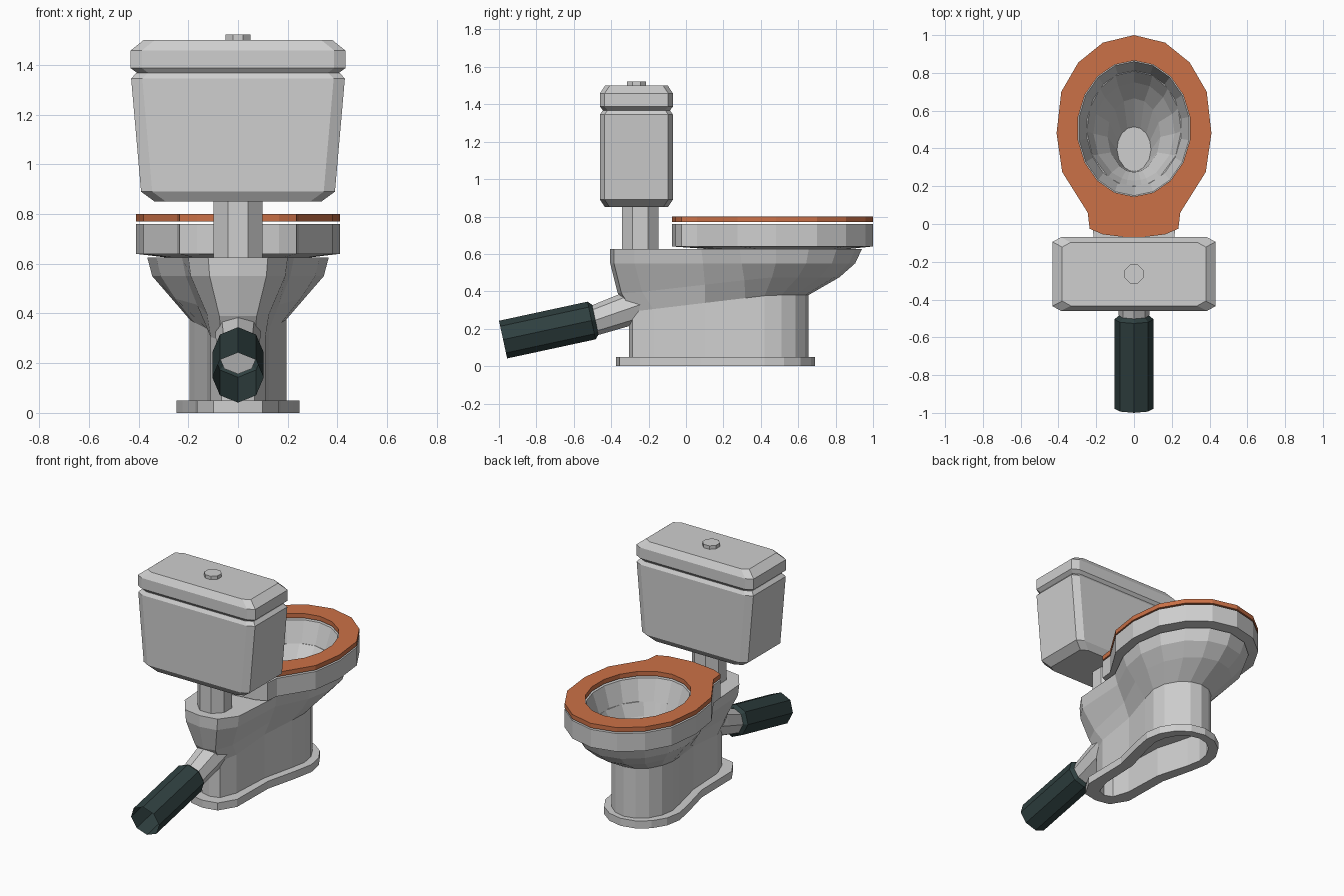
import bpy, bmesh, math
from mathutils import Vector

if "Cube" in bpy.data.objects:
    bpy.data.objects.remove(bpy.data.objects["Cube"])


def material(name, rgb):
    m = bpy.data.materials.new(name)
    m.diffuse_color = (*rgb, 1)
    m.use_nodes = True
    m.node_tree.nodes["Principled BSDF"].inputs["Base Color"].default_value = m.diffuse_color
    return m


CERAMIC = material("light grey ceramic", (0.62, 0.62, 0.62))
WOOD = material("orange brown seat", (0.60, 0.165, 0.063))
RUBBER = material("dark green rubber", (0.028, 0.05, 0.05))


def loft(name, rings, mat, start=True, end=True, closed=False):
    """Skin a list of equal-length point rings with quads."""
    bm = bmesh.new()
    loops = [[bm.verts.new(p) for p in ring] for ring in rings]
    n = len(loops[0])
    pairs = list(zip(loops, loops[1:]))
    if closed:
        pairs.append((loops[-1], loops[0]))
    for a, b in pairs:
        for i in range(n):
            j = (i + 1) % n
            bm.faces.new((a[i], a[j], b[j], b[i]))
    if start and not closed:
        bm.faces.new(loops[0][::-1])
    if end and not closed:
        bm.faces.new(loops[-1])
    bmesh.ops.recalc_face_normals(bm, faces=bm.faces[:])
    me = bpy.data.meshes.new(name)
    bm.to_mesh(me)
    bm.free()
    me.materials.append(mat)
    ob = bpy.data.objects.new(name, me)
    bpy.context.collection.objects.link(ob)
    return ob


def mirrored(half):
    """Close a right-hand outline; first and last points lie on x = 0."""
    return half + [(-x, y) for x, y in half[-2:0:-1]]


def at(outline, z):
    return [(x, y, z) for x, y in outline]


def ellipse_like(outline, a, b, cy, z):
    """Ellipse whose points lie in the same directions as the outline's."""
    pts = []
    for x, y in outline:
        t = math.atan2(x / 0.25, (y - 0.5) / 0.305)
        pts.append((a * math.sin(t), cy + b * math.cos(t), z))
    return pts


def keyhole(a, yf, cy, waist, rear, yb):
    """Rounded front lobe, waist and narrower rear lobe."""
    half = [(a * math.sin(t), cy + (yf - cy) * math.cos(t))
            for t in (i * math.pi / 8 for i in range(5))]
    half += [(a * 0.9, cy - 0.19 * a / 0.36), (waist, cy - 0.46 * (0.5 + a)),
             (rear, yb + 0.13), (rear * 0.6, yb + 0.02), (0, yb)]
    return mirrored(half)


def tilted(outline, zf, zb):
    """Ring height rises from zb at the rear to zf at the front."""
    def f(y):
        return min(1, max(0, (y + 0.3) / 0.75))
    return [(x, y, zb + (zf - zb) * f(y)) for x, y in outline]


# Pedestal, plinth, deck and bowl in one skin
inner = keyhole(0.18, 0.635, 0.42, 0.10, 0.09, -0.29)
plinth = keyhole(0.247, 0.69, 0.42, 0.17, 0.165, -0.375)
foot = keyhole(0.195, 0.655, 0.42, 0.125, 0.11, -0.305)
deck = keyhole(0.365, 0.94, 0.48, 0.225, 0.20, -0.405)
body = [
    at(inner, 0.20), at(inner, 0.0), at(plinth, 0.0), at(plinth, 0.05),
    at(foot, 0.05), tilted(foot, 0.38, 0.29),
    tilted(keyhole(0.28, 0.82, 0.46, 0.165, 0.125, -0.365), 0.475, 0.39),
    tilted(keyhole(0.345, 0.905, 0.48, 0.21, 0.19, -0.405), 0.55, 0.55),
    at(deck, 0.625),
    ellipse_like(deck, 0.25, 0.305, 0.505, 0.625),
    ellipse_like(deck, 0.215, 0.26, 0.49, 0.54),
    ellipse_like(deck, 0.14, 0.195, 0.47, 0.44),
    ellipse_like(deck, 0.09, 0.118, 0.397, 0.32),
]
loft("pedestal_and_bowl", body, CERAMIC)

# Rim and seat share one outer outline
outline = mirrored([(0, 1.0), (0.165, 0.96), (0.295, 0.855), (0.385, 0.70),
                    (0.41, 0.48), (0.38, 0.275), (0.245, 0.06),
                    (0.235, -0.025), (0.165, -0.055), (0, -0.075)])
# Even hole spacing keeps the opening round at the back
count = len(outline)


def hole(a, b, z):
    return [(a * math.sin(2 * math.pi * i / count),
             0.505 + b * math.cos(2 * math.pi * i / count), z)
            for i in range(count)]


loft("bowl_rim", [at(outline, 0.64), at(outline, 0.76), hole(0.295, 0.355, 0.76),
                  hole(0.25, 0.305, 0.62)], CERAMIC, closed=True)
loft("seat", [at(outline, 0.77), at(outline, 0.80), hole(0.30, 0.36, 0.80),
              hole(0.30, 0.36, 0.77)], WOOD, closed=True)


# Cistern: stacked rectangles with cut corners
def cut_rect(hx, hy, z, cy=-0.265, cx=0.045, c=0.025):
    q = [(hx, hy - c), (hx - cx, hy)]
    pts = q + [(-x, y) for x, y in q[::-1]]
    pts += [(-x, -y) for x, y in pts]
    return [(x, cy + y, z) for x, y in pts]


loft("cistern_tank", [cut_rect(0.335, 0.168, 0.85), cut_rect(0.39, 0.195, 0.89),
                      cut_rect(0.43, 0.195, 1.345), cut_rect(0.41, 0.18, 1.367)], CERAMIC)
loft("cistern_lid", [cut_rect(0.405, 0.178, 1.367), cut_rect(0.432, 0.195, 1.387),
                     cut_rect(0.432, 0.195, 1.458), cut_rect(0.38, 0.168, 1.50)], CERAMIC)


# Pipes: octagonal rings square to an axis
def tube(name, stations, mat, turn=0.0, **caps):
    ends = [Vector((0, s[0], s[1])) for s in stations]
    axis = (ends[-1] - ends[0]).normalized()
    side = Vector((1, 0, 0))
    up = axis.cross(side)
    rings = []
    for c, s in zip(ends, stations):
        angles = [turn + i * math.pi / 4 for i in range(8)]
        rings.append([c + s[2] * (math.cos(t) * side + math.sin(t) * up) for t in angles])
    return loft(name, rings, mat, **caps)


tube("flush_button", [(-0.265, 1.495, 0.054), (-0.265, 1.523, 0.054)], CERAMIC, math.pi / 8)
tube("cistern_neck", [(-0.245, 0.615, 0.106), (-0.245, 0.86, 0.106)], CERAMIC, math.pi / 8)
tube("outlet_pipe", [(-0.22, 0.337, 0.092), (-0.32, 0.303, 0.090),
                     (-0.53, 0.230, 0.078)], CERAMIC)
tube("outlet_hose", [(-0.978, 0.142, 0.103), (-0.505, 0.244, 0.103),
                     (-0.485, 0.248, 0.082)], RUBBER, start=False, end=False)
